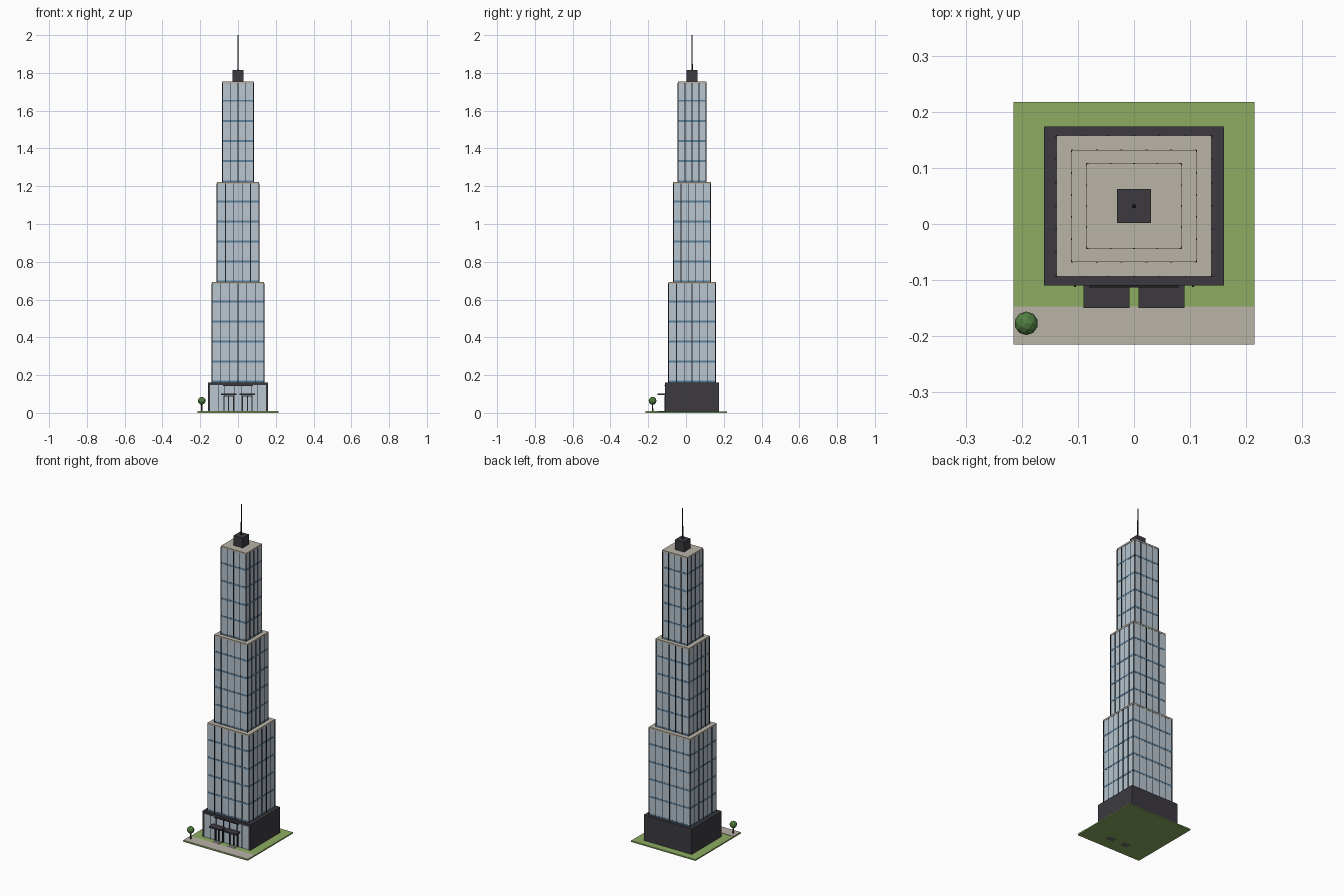
import bpy
import bmesh
from mathutils import Matrix, Vector

default = bpy.data.objects.get("Cube")
if default:
    bpy.data.objects.remove(default)


def material(name, *rgb):
    """Flat material from 0-255 display values."""
    lin = [((c / 255 + 0.055) / 1.055) ** 2.4 for c in rgb] + [1]
    mat = bpy.data.materials.new(name)
    mat.use_nodes = True
    mat.diffuse_color = lin
    mat.node_tree.nodes["Principled BSDF"].inputs["Base Color"].default_value = lin
    return mat


glass = material("pale glass", 184, 198, 208)
band_blue = material("steel blue", 92, 130, 158)
dark = material("charcoal", 60, 58, 64)
metal = material("black metal", 34, 35, 38)
stone = material("warm stone", 186, 179, 167)
grass = material("grass green", 140, 172, 97)
leaf = material("leaf green", 84, 128, 66)
bark = material("bark brown", 82, 60, 44)
mat_grey = material("mat grey", 110, 108, 106)


def finish(name, bm, mat):
    mesh = bpy.data.meshes.new(name)
    bm.to_mesh(mesh)
    bm.free()
    mesh.materials.append(mat)
    obj = bpy.data.objects.new(name, mesh)
    bpy.context.collection.objects.link(obj)
    return obj


def boxes(name, mat, spans):
    """One object from boxes, each given as (x0, x1), (y0, y1), (z0, z1)."""
    bm = bmesh.new()
    for span in spans:
        centre = Vector([(a + b) / 2 for a, b in span])
        size = [b - a for a, b in span]
        bmesh.ops.create_cube(bm, size=1, matrix=Matrix.Translation(centre)
                              @ Matrix.Diagonal((*size, 1)))
    return finish(name, bm, mat)


def cone(name, mat, x, y, z0, z1, r0, r1, sides):
    bm = bmesh.new()
    bmesh.ops.create_cone(bm, cap_ends=True, segments=sides, radius1=r0, radius2=r1,
                          depth=z1 - z0, matrix=Matrix.Translation((x, y, (z0 + z1) / 2)))
    return finish(name, bm, mat)


def around(v, half):
    return (v - half, v + half)


CY = 0.032      # tower centre line in y
GROUND = 0.008

# Site: lawn, pavement and entrance mats
boxes("lawn", grass, [((-0.215, 0.215), (-0.215, 0.217), (0.0005, GROUND))])
boxes("pavement", stone, [((-0.215, 0.215), (-0.214, -0.147), (0.004, GROUND + 0.002))])
boxes("entrance_mats", mat_grey,
      [(around(s * 0.05, 0.022), (-0.148, -0.115), (0, GROUND + 0.002)) for s in (-1, 1)])

# Podium with an open front frame
TOP = 0.162
FRONT = -0.11
boxes("podium", dark, [
    ((-0.16, 0.16), (-0.1, 0.174), (GROUND, TOP)),
    ((-0.16, -0.147), (FRONT, -0.1), (GROUND, TOP)),
    ((0.147, 0.16), (FRONT, -0.1), (GROUND, TOP)),
    ((-0.147, 0.147), (FRONT, -0.1), (0.147, TOP))])
boxes("lobby_glass", glass, [((-0.147, 0.147), (-0.108, -0.1), (GROUND, 0.147))])
boxes("lobby_mullions", metal,
      [(around(s * x, 0.0018), (-0.112, -0.1), (GROUND, 0.147))
       for s in (-1, 1) for x in (0.105, 0.07, 0.02)])

# Two entrances, each with double doors and a canopy
for side, s in (("right", -1), ("left", 1)):
    x = s * 0.05
    boxes(side + "_door_frame", metal,
          [(around(x + dx, 0.002), (-0.115, -0.1), (GROUND, 0.09)) for dx in (-0.026, 0, 0.026)]
          + [(around(x, 0.028), (-0.115, -0.1), (0.088, 0.092))])
    boxes(side + "_canopy", dark, [(around(s * 0.049, 0.041), (-0.15, FRONT), (0.094, 0.103))])
boxes("entrance_header", metal, [((-0.08, 0.08), (-0.113, -0.106), (0.142, 0.147))])


def tier(name, half_x, half_y, z0, z1, bays, floors=5):
    """One setback of the tower: glazing, floor bands, mullions and a roof slab."""
    boxes(name + "_glass", glass, [(around(0, half_x), around(CY, half_y), (z0, z1 - 0.01))])
    step = (z1 - z0) / floors
    boxes(name + "_floor_bands", band_blue,
          [(around(0, half_x + 0.001), around(CY, half_y + 0.001),
            (z0 + i * step - 0.001, z0 + i * step + 0.009)) for i in range(floors)])
    boxes(name + "_roof", stone,
          [(around(0, half_x + 0.0015), around(CY, half_y + 0.0015), (z1 - 0.01, z1))])
    posts = []
    for i in range(bays + 1):
        t = 2 * i / bays - 1
        for s in (-1, 1):
            posts.append((around(t * half_x, 0.0017), around(CY + s * half_y, 0.0025),
                          (z0, z1 - 0.008)))
            posts.append((around(s * half_x, 0.0025), around(CY + t * half_y, 0.0017),
                          (z0, z1 - 0.008)))
    boxes(name + "_mullions", metal, posts)


tier("lower_tier", 0.137, 0.124, TOP, 0.692, 6)
tier("middle_tier", 0.11, 0.098, 0.692, 1.222, 5)
tier("upper_tier", 0.083, 0.074, 1.222, 1.755, 4)

# Rooftop plant room and mast
boxes("plant_room", dark, [(around(0, 0.03), around(CY, 0.03), (1.755, 1.815))])
cone("mast", metal, 0, CY, 1.815, 2, 0.004, 0.0025, 8)

# Street tree
TREE = (-0.192, -0.177)
cone("tree_trunk", bark, *TREE, GROUND, 0.05, 0.004, 0.003, 8)
bm = bmesh.new()
bmesh.ops.create_icosphere(bm, subdivisions=2, radius=0.021,
                           matrix=Matrix.Translation((*TREE, 0.064)))
finish("tree_crown", bm, leaf)
